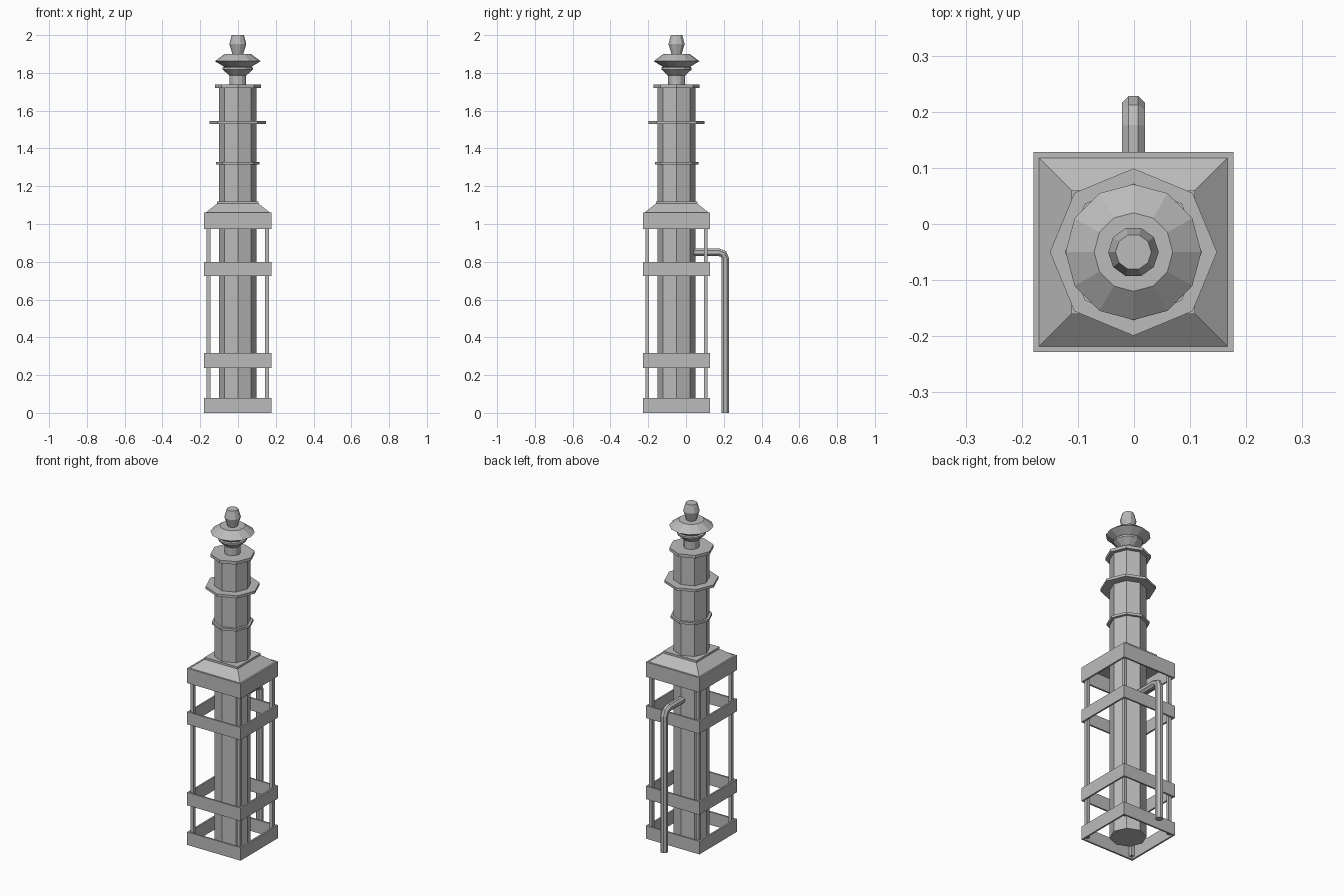
import bpy, bmesh, math
from mathutils import Vector

if "Cube" in bpy.data.objects:
    bpy.data.objects.remove(bpy.data.objects["Cube"], do_unlink=True)

CX, CY = -0.001, -0.05

metal = bpy.data.materials.new("plain grey")
metal.use_nodes = True
metal.diffuse_color = (0.5, 0.5, 0.5, 1)
metal.node_tree.nodes["Principled BSDF"].inputs["Base Color"].default_value = metal.diffuse_color


def loft(name, rings, closed=False):
    """Skin a list of equal-sized point rings; cap the ends unless closed."""
    bm = bmesh.new()
    loops = [[bm.verts.new(p) for p in ring] for ring in rings]
    n = len(loops[0])
    pairs = list(zip(loops, loops[1:])) + ([(loops[-1], loops[0])] if closed else [])
    for a, b in pairs:
        for i in range(n):
            j = (i + 1) % n
            bm.faces.new((a[i], a[j], b[j], b[i]))
    if not closed:
        bm.faces.new(loops[0])
        bm.faces.new(loops[-1])
    bmesh.ops.recalc_face_normals(bm, faces=bm.faces)
    mesh = bpy.data.meshes.new(name)
    bm.to_mesh(mesh)
    bm.free()
    mesh.materials.append(metal)
    obj = bpy.data.objects.new(name, mesh)
    bpy.context.collection.objects.link(obj)
    return obj


def ring(r, z, sides):
    return [(CX + r * math.cos(2 * math.pi * i / sides),
             CY + r * math.sin(2 * math.pi * i / sides), z) for i in range(sides)]


def turned(name, profile, sides):
    return loft(name, [ring(r, z, sides) for r, z in profile])


def square(h, z, x=CX, y=CY):
    return [(x + sx * h, y + sy * h, z) for sx, sy in ((-1, -1), (1, -1), (1, 1), (-1, 1))]


# Octagonal column with its collars
turned("column", [(0.1, 0), (0.1, 1.73)], 8)
turned("lower_collar", [(0.115, 1.315), (0.115, 1.329)], 8)
turned("middle_collar", [(0.149, 1.53), (0.149, 1.545)], 8)
turned("top_collar", [(0.122, 1.72), (0.122, 1.738)], 8)

# Turned finial
turned("finial_neck", [(0.044, 1.73), (0.044, 1.79)], 12)
turned("finial_bowl", [(0.044, 1.785), (0.08, 1.818), (0.08, 1.828),
                       (0.072, 1.832), (0.121, 1.862), (0.07, 1.9)], 12)
turned("finial_tip", [(0.027, 1.895), (0.045, 1.953), (0.032, 2.0)], 10)

# Square bands around the cage
OUT, INN = 0.178, 0.168
bands = (("base_band", 0, 0.078), ("lower_band", 0.238, 0.316),
         ("upper_band", 0.725, 0.8), ("top_band", 0.973, 1.062))
for name, lo, hi in bands:
    loft(name, [square(OUT, lo), square(OUT, hi), square(INN, hi), square(INN, lo)], True)

# Corner posts
for side, sx in (("right", -1), ("left", 1)):
    for end, sy in (("front", -1), ("back", 1)):
        x, y = CX + sx * 0.155, CY + sy * 0.155
        loft(f"{end}_{side}_post", [square(0.01, 0.01, x, y), square(0.01, 1.06, x, y)])

# Sloped cap with a thin lip
loft("cage_cap", [square(0.17, 1.06), square(0.11, 1.108), square(0.11, 1.12)])

# Bent pipe behind the column
path = [Vector(p) for p in ((0, 0.04, 0.85), (0, 0.175, 0.85), (0, 0.198, 0.841),
                            (0, 0.208, 0.818), (0, 0.208, 0))]
rings = []
for i, p in enumerate(path):
    before = path[max(i - 1, 0)]
    after = path[min(i + 1, len(path) - 1)]
    along = (after - before).normalized()
    up = Vector((1, 0, 0)).cross(along)
    rings.append([p + Vector((CX, 0, 0)) + 0.022 * (Vector((math.cos(a), 0, 0)) + up * math.sin(a))
                  for a in (math.pi * (k + 0.5) / 4 for k in range(8))])
loft("drain_pipe", rings)
